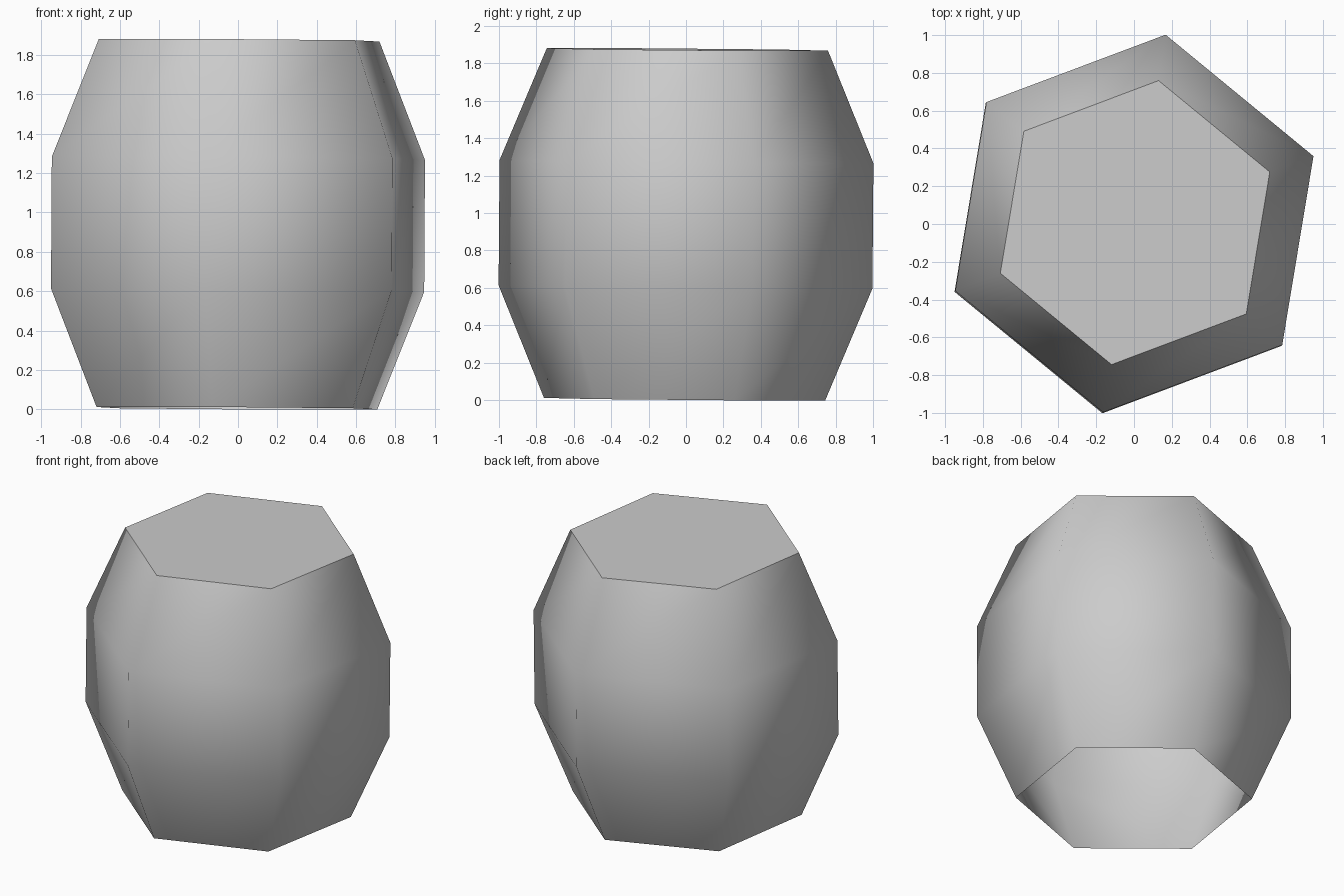
import bpy, bmesh
from math import cos, sin, radians
from mathutils import Matrix, Vector

cube = bpy.data.objects.get("Cube")
if cube:
    bpy.data.objects.remove(cube, do_unlink=True)

SIDES = 6
TURN = radians(20.6)
MIDDLE = 0.94
# radius and height from the middle, bottom to top
PROFILE = [(0.762, -0.935), (1.013, -0.335), (1.013, 0.335), (0.762, 0.935)]

grey = bpy.data.materials.new("light grey")
grey.use_nodes = True
colour = (0.6, 0.6, 0.6, 1)
grey.diffuse_color = colour
grey.node_tree.nodes["Principled BSDF"].inputs["Base Color"].default_value = colour

bm = bmesh.new()

# six-sided wall, open underneath
rings = []
for radius, z in PROFILE:
    angles = [TURN + radians(360 / SIDES * i) for i in range(SIDES)]
    rings.append([bm.verts.new((radius * cos(a), radius * sin(a), z)) for a in angles])
for low, high in zip(rings, rings[1:]):
    for i in range(SIDES):
        j = (i + 1) % SIDES
        bm.faces.new((low[i], low[j], high[j], high[i])).smooth = True

# flat lid with a sharp rim
lid = bm.faces.new(rings[-1])
for edge in lid.edges:
    edge.smooth = False

# very slight lean of the whole barrel
axis = Vector((0.006, 0.008, 1))
lean = Vector((0, 0, 1)).rotation_difference(axis).to_matrix().to_4x4()
bmesh.ops.transform(bm, matrix=Matrix.Translation((0, 0, MIDDLE)) @ lean, verts=bm.verts)

mesh = bpy.data.meshes.new("barrel")
bm.to_mesh(mesh)
bm.free()
mesh.materials.append(grey)
barrel = bpy.data.objects.new("barrel", mesh)
bpy.context.collection.objects.link(barrel)
